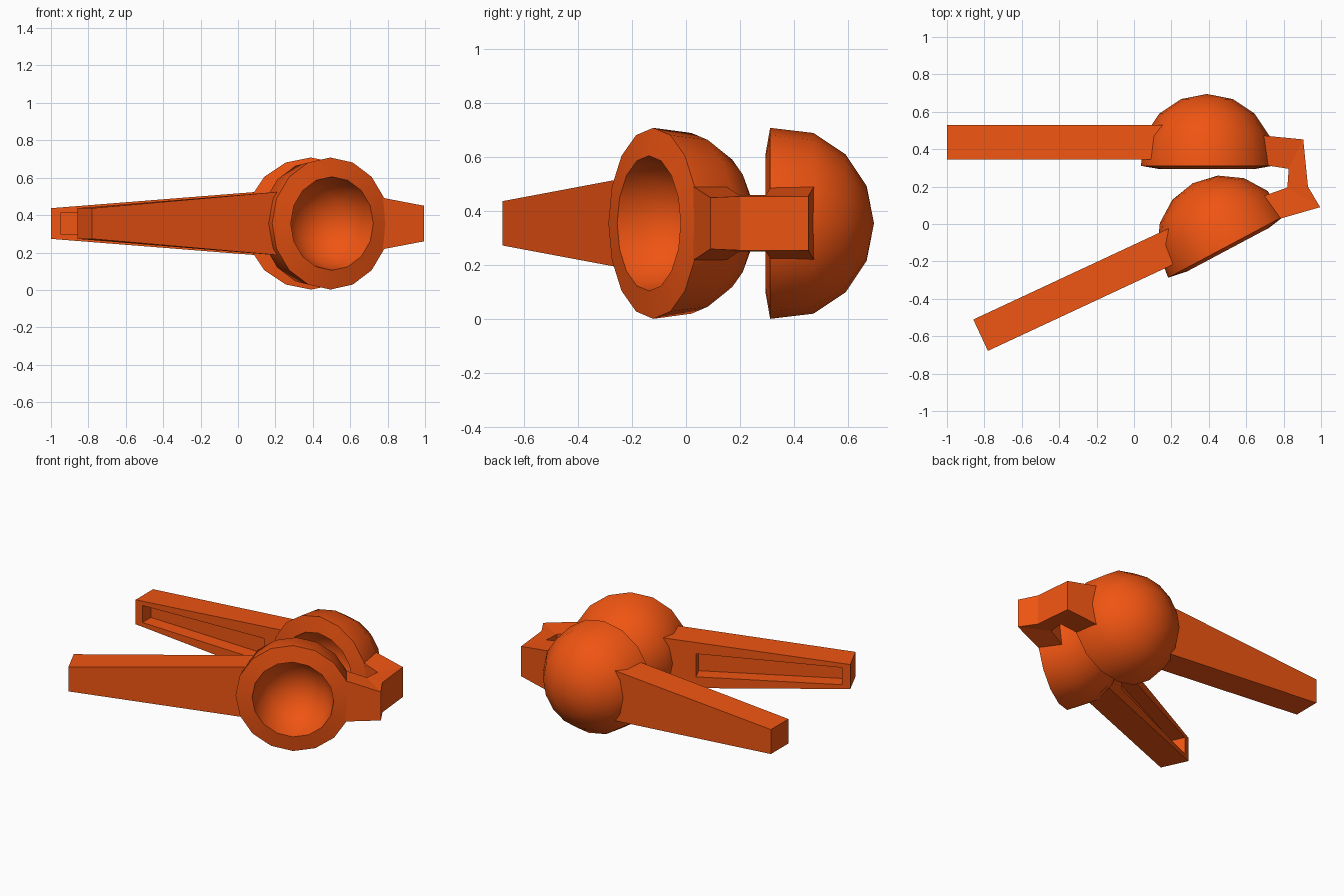
import bpy, bmesh
from math import radians, cos, sin, pi

if "Cube" in bpy.data.objects:
    bpy.data.objects.remove(bpy.data.objects["Cube"])

ZC = 0.355  # height of the tool's mid plane

orange = bpy.data.materials.new("orange_plastic")
orange.diffuse_color = (0.87, 0.09, 0.006, 1)
orange.use_nodes = True
orange.node_tree.nodes["Principled BSDF"].inputs["Base Color"].default_value = orange.diffuse_color


def make_object(name, bm, loc=(0, 0), angle=0, smooth=False):
    bmesh.ops.recalc_face_normals(bm, faces=bm.faces)
    me = bpy.data.meshes.new(name)
    bm.to_mesh(me)
    bm.free()
    me.materials.append(orange)
    ob = bpy.data.objects.new(name, me)
    ob.location = (loc[0], loc[1], ZC)
    ob.rotation_euler.z = radians(angle)
    bpy.context.collection.objects.link(ob)
    if smooth:
        bpy.ops.object.select_all(action='DESELECT')
        ob.select_set(True)
        bpy.context.view_layer.objects.active = ob
        bpy.ops.object.shade_smooth_by_angle(angle=radians(30))
    return ob


# Hollow bowl: lathe of (depth, radius) around the local y axis, open to -y
def bowl(name, loc, angle, sides=16):
    outer = [(0.36, 0), (0.333, 0.138), (0.255, 0.255), (0.136, 0.334), (-0.024, 0.353)]
    inner = [(-0.042 + 0.25 * sin(k * pi / 8), 0.25 * cos(k * pi / 8)) for k in range(4)]
    profile = outer + inner + [(0.208, 0)]
    bm = bmesh.new()
    rings = []
    for y, r in profile:
        n = sides if r > 0 else 1
        rings.append([bm.verts.new((r * cos(2 * pi * i / sides), y, r * sin(2 * pi * i / sides)))
                      for i in range(n)])
    for a, b in zip(rings, rings[1:]):
        for i in range(sides):
            j = (i + 1) % sides
            quad = [a[i % len(a)], a[j % len(a)], b[j % len(b)], b[i % len(b)]]
            bm.faces.new(list(dict.fromkeys(quad)))
    make_object(name, bm, loc, angle, smooth=True)


# Tapered handle with a long recess on one side (recess_front: local -y side)
def handle(name, loc, angle, recess_front):
    bm = bmesh.new()
    y0, y1 = 0.01, 0.195
    yr, yo = (y0, y1) if recess_front else (y1, y0)
    yd = yr + (0.09 if recess_front else -0.09)
    root = {y0: -0.28, y1: -0.205}

    def ring(y, xa, ha, xb, hb):
        return [bm.verts.new(p) for p in
                ((xa, y, -ha), (xb, y, -hb), (xb, y, hb), (xa, y, ha))]

    loops = [ring(yo, -1.39, 0.082, root[yo], 0.17),
             ring(yr, -1.39, 0.082, root[yr], 0.17),
             ring(yr, -1.34, 0.057, -0.44, 0.077),
             ring(yd, -1.34, 0.057, -0.44, 0.077)]
    for a, b in zip(loops, loops[1:]):
        for i in range(4):
            j = (i + 1) % 4
            bm.faces.new((a[i], a[j], b[j], b[i]))
    bm.faces.new(loops[0])
    bm.faces.new(loops[-1])
    make_object(name, bm, loc, angle)


# Hinge arm: plan outline, each point with its own half height
def hinge(name, outline, cells):
    bm = bmesh.new()
    top = [bm.verts.new((x, y, h)) for x, y, h in outline]
    low = [bm.verts.new((x, y, -h)) for x, y, h in outline]
    for c in cells:
        bm.faces.new([top[i] for i in c])
        bm.faces.new([low[i] for i in reversed(c)])
    n = len(outline)
    for i in range(n):
        j = (i + 1) % n
        bm.faces.new((top[i], low[i], low[j], top[j]))
    make_object(name, bm)


back, front = (0.39, 0.335), (0.483, -0.1)

bowl("back_bowl", back, 0)
bowl("front_bowl", front, 28)
handle("back_handle", back, 0, True)
handle("front_handle", front, 25, False)

hinge("hinge_arm",
      [(0.68, 0.318, 0.138), (0.67, 0.475, 0.138), (0.905, 0.452, 0.1), (0.93, 0.2, 0.1),
       (0.995, 0.09, 0.095), (0.77, 0.025, 0.138), (0.68, 0.145, 0.138),
       (0.82, 0.195, 0.105), (0.827, 0.295, 0.105)],
      [(0, 1, 2, 8), (8, 2, 3, 7), (7, 3, 4), (7, 4, 5, 6)])
